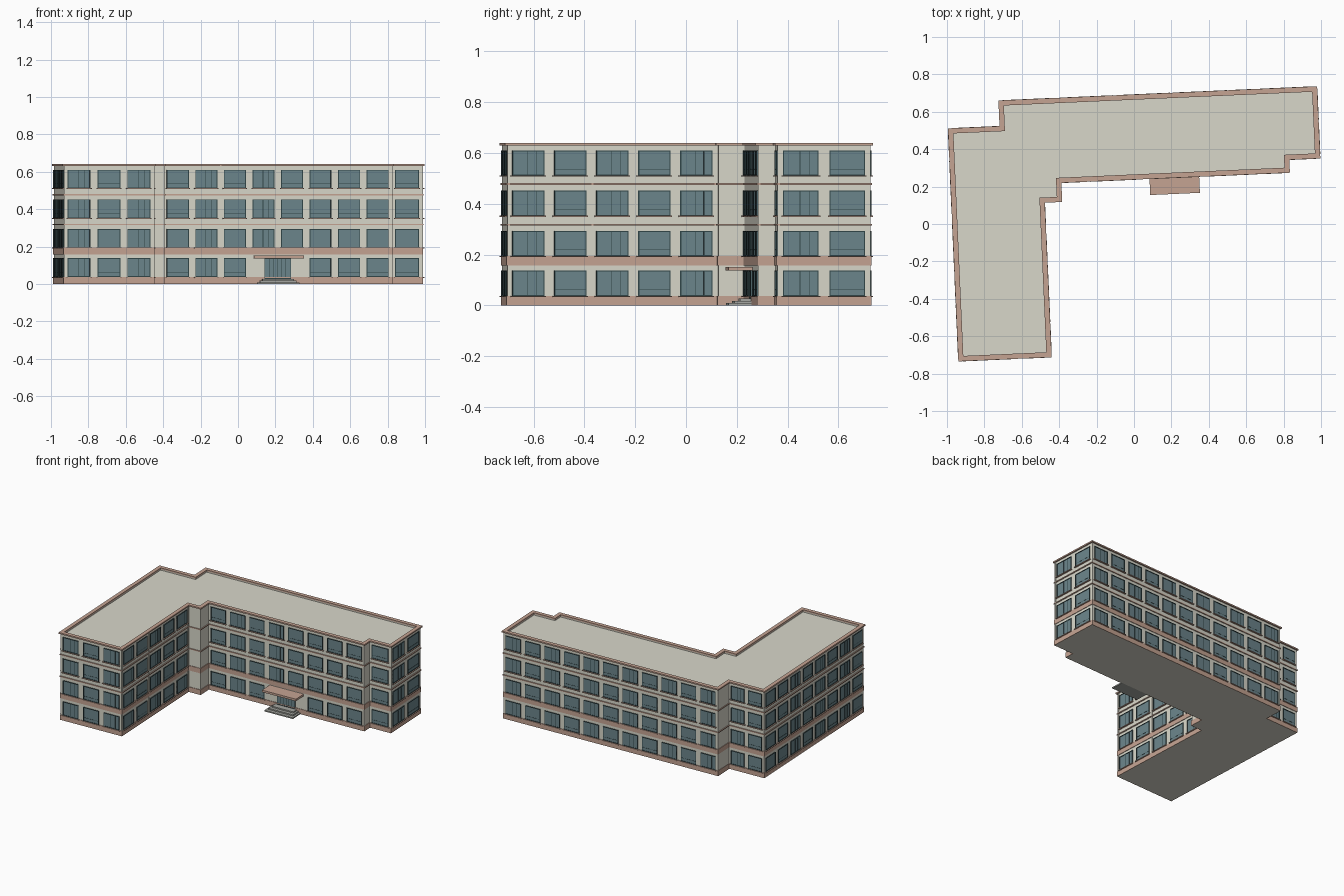
import bpy, bmesh, math
from mathutils import Vector, Matrix

cube = bpy.data.objects.get("Cube")
if cube:
    bpy.data.objects.remove(cube, do_unlink=True)

TURN = Matrix.Translation((0.003, 0, 0)) @ Matrix.Rotation(math.radians(2.55), 4, 'Z')


def material(name, rgb):
    m = bpy.data.materials.new(name)
    m.use_nodes = True
    m.diffuse_color = (*rgb, 1)
    m.node_tree.nodes["Principled BSDF"].inputs["Base Color"].default_value = (*rgb, 1)
    return m


CREAM = material("cream_wall", (0.69, 0.68, 0.59))
BROWN = material("terracotta_trim", (0.56, 0.37, 0.29))
GLASS = material("blue_grey_glass", (0.15, 0.235, 0.26))
DARK = material("dark_frame", (0.03, 0.06, 0.065))
STONE = material("grey_stone", (0.38, 0.39, 0.36))

# Wall footprint, counter-clockwise from the front corner of the wing
FOOT = [Vector(p) for p in (
    (-0.964, -0.682), (-0.484, -0.682), (-0.484, 0.145), (-0.391, 0.145),
    (-0.391, 0.247), (0.832, 0.247), (0.832, 0.316), (0.998, 0.316),
    (0.998, 0.682), (-0.688, 0.682), (-0.688, 0.545), (-0.964, 0.545))]
EDGES = list(zip(FOOT, FOOT[1:] + FOOT[:1]))


def outward(a, b):
    d = (b - a).normalized()
    return Vector((d.y, -d.x))


def offset(dist):
    normals = [outward(a, b) for a, b in EDGES]
    return [p + (normals[i - 1] + normals[i]) * dist for i, p in enumerate(FOOT)]


def finish(name, bm, mat):
    bmesh.ops.recalc_face_normals(bm, faces=bm.faces)
    bm.transform(TURN)
    me = bpy.data.meshes.new(name)
    bm.to_mesh(me)
    bm.free()
    me.materials.append(mat)
    ob = bpy.data.objects.new(name, me)
    bpy.context.collection.objects.link(ob)


def ring(name, z0, z1, out, inner, mat):
    """Band that follows the footprint."""
    bm = bmesh.new()
    loops = [[bm.verts.new((p.x, p.y, z)) for p in offset(d)]
             for d, z in ((out, z0), (out, z1), (inner, z1), (inner, z0))]
    n = len(FOOT)
    for k in range(4):
        a, b = loops[k], loops[(k + 1) % 4]
        for i in range(n):
            j = (i + 1) % n
            bm.faces.new((a[i], a[j], b[j], b[i]))
    finish(name, bm, mat)


def wall_box(bm, edge, u0, u1, n0, n1, z0, z1):
    """Box placed along a wall: u runs along it, n points outward."""
    a, b = edge
    d, n = (b - a).normalized(), outward(a, b)
    quad = [a + d * u + n * v for u, v in ((u0, n0), (u0, n1), (u1, n1), (u1, n0))]
    lo, hi = ([bm.verts.new((p.x, p.y, z)) for p in quad] for z in (z0, z1))
    bm.faces.new(lo)
    bm.faces.new(hi)
    for i in range(4):
        j = (i + 1) % 4
        bm.faces.new((lo[i], lo[j], hi[j], hi[i]))


def framed(glass, frame, edge, u0, u1, z0, z1, uprights=(), transom=None, t=0.0045):
    """Glazed opening with a raised frame and bars."""
    wall_box(glass, edge, u0, u1, -0.002, 0.002, z0, z1)
    for u in (u0, u1 - t):
        wall_box(frame, edge, u, u + t, 0, 0.005, z0, z1)
    for z in (z0, z1 - t):
        wall_box(frame, edge, u0 + t, u1 - t, 0, 0.005, z, z + t)
    for f in uprights:
        c = u0 + (u1 - u0) * f
        wall_box(frame, edge, c - 0.0015, c + 0.0015, 0, 0.0035, z0 + t, z1 - t)
    if transom:
        z = z0 + (z1 - z0) * transom
        wall_box(frame, edge, u0 + t, u1 - t, 0, 0.003, z - 0.001, z + 0.001)


# Walls with flat roof
bm = bmesh.new()
lo, hi = ([bm.verts.new((p.x, p.y, z)) for p in FOOT] for z in (0, 0.622))
bm.faces.new(lo)
bm.faces.new(hi)
for i in range(len(FOOT)):
    j = (i + 1) % len(FOOT)
    bm.faces.new((lo[i], lo[j], hi[j], hi[i]))
finish("walls", bm, CREAM)

# Horizontal trim and parapet
ring("plinth", 0, 0.037, 0.004, 0, BROWN)
ring("first_floor_band", 0.158, 0.194, 0.004, 0, BROWN)
ring("second_floor_band", 0.314, 0.321, 0.006, 0, BROWN)
ring("third_floor_band", 0.474, 0.481, 0.006, 0, BROWN)
ring("parapet", 0.622, 0.63, 0, -0.016, CREAM)
ring("roof_cornice", 0.63, 0.64, 0.01, -0.018, BROWN)

# Windows on every long wall, on four floors
glass, frame, sill = bmesh.new(), bmesh.new(), bmesh.new()
FLOORS = ((0.037, 0.138), (0.194, 0.293), (0.352, 0.452), (0.511, 0.61))
ENTRY = EDGES[4]
for edge in EDGES:
    length = (edge[1] - edge[0]).length
    if length < 0.14:
        continue
    count = round(length / 0.155)
    step = length / count
    half = step * 0.385
    for level, (z0, z1) in enumerate(FLOORS):
        for i in range(count):
            if edge is ENTRY and level == 0 and i in (3, 4):
                continue
            c = step * (i + 0.5)
            split = i in (1, 3) if edge is ENTRY else count > 1 and i % 2 == 0
            framed(glass, frame, edge, c - half, c + half, z0, z1,
                   (0.48, 0.74) if split else (), None if split else 0.25)
            wall_box(sill, edge, c - half - 0.006, c + half + 0.006,
                     0, 0.011, z0 - 0.004, z0 + 0.001)

# Entrance doors
mid = (ENTRY[1] - ENTRY[0]).length / 2
framed(glass, frame, ENTRY, mid - 0.072, mid + 0.072, 0.027, 0.137,
       (0.2, 0.35, 0.5, 0.65, 0.8))
finish("window_glass", glass, GLASS)
finish("window_frames", frame, DARK)
finish("window_sills", sill, BROWN)

# Entrance canopy and steps
bm = bmesh.new()
wall_box(bm, ENTRY, mid - 0.13, mid + 0.136, -0.002, 0.096, 0.137, 0.152)
finish("entrance_canopy", bm, BROWN)
bm = bmesh.new()
for k in range(3):
    w = 0.112 - 0.014 * k
    wall_box(bm, ENTRY, mid - w, mid + w, -0.002, 0.095 - 0.024 * k, 0.009 * k, 0.009 * (k + 1))
finish("entrance_steps", bm, STONE)

# Slim downpipes, tucked behind the bands
bm = bmesh.new()
for edge, u in ((ENTRY, 0.306), (EDGES[1], 0.336), (EDGES[1], 0.006),
                (EDGES[1], 0.82), (EDGES[5], 0.006), (EDGES[7], 0.006)):
    wall_box(bm, edge, u - 0.004, u + 0.004, 0, 0.0035, 0, 0.63)
finish("downpipes", bm, CREAM)
